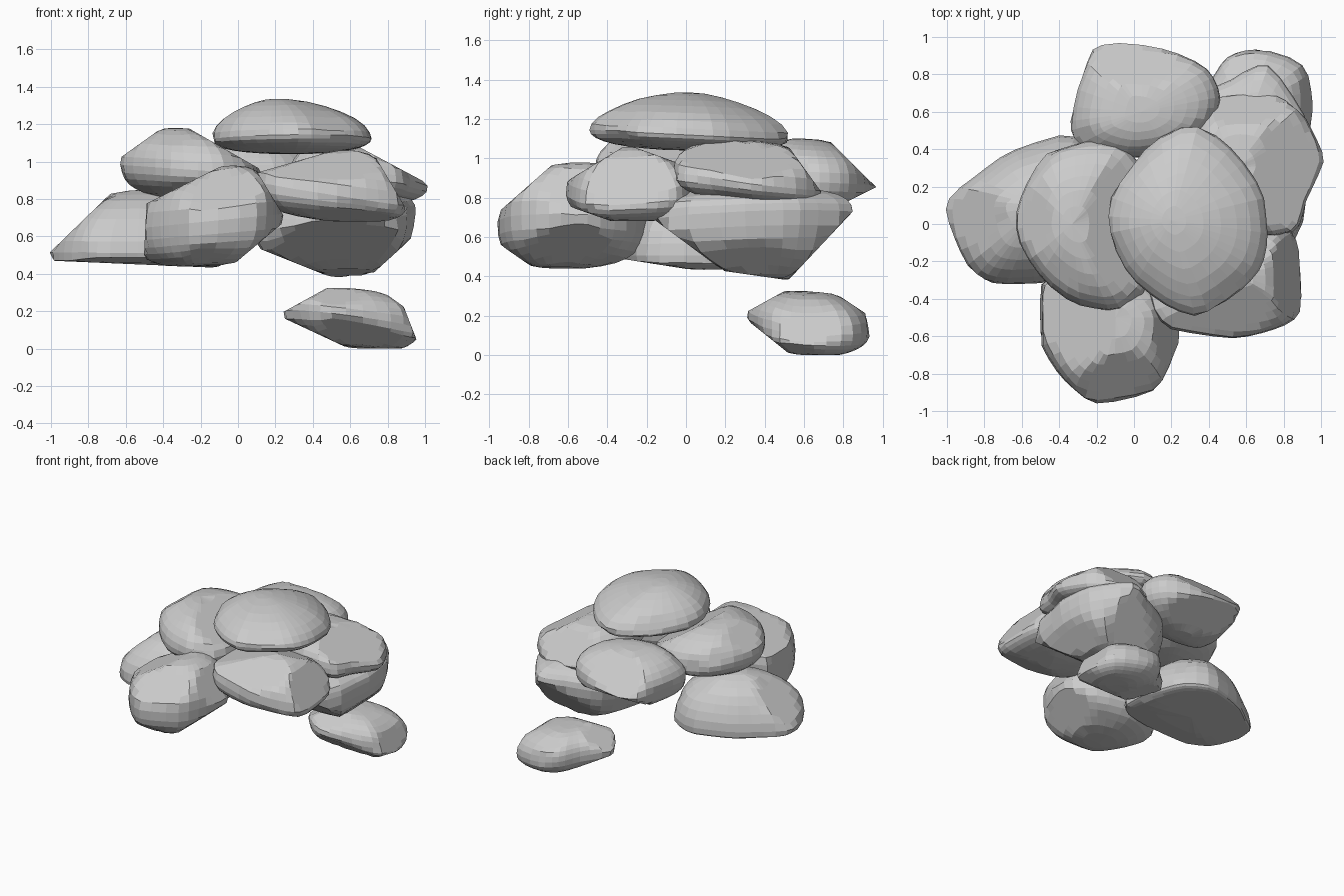
import bpy, bmesh, math, random
from mathutils import Vector, noise

if "Cube" in bpy.data.objects:
    bpy.data.objects.remove(bpy.data.objects["Cube"])

SEG, RINGS = 30, 16


def outline_at(pts, t):
    """Closed smooth curve through the plan outline, t in 0..1."""
    n = len(pts)
    i = int(t * n + 1e-6) % n
    f = max(t * n - int(t * n + 1e-6), 0)
    a, b, c, d = (Vector(pts[(i + k) % n]) for k in (-1, 0, 1, 2))
    blend = b + f * f * (3 - 2 * f) * (c - b)
    return blend + 0.4 * (f ** 3 - 2 * f * f + f) * (c - a) + 0.4 * (f ** 3 - f * f) * (d - b)


def rock(name, pts, rim, top, bottom, peak, foot, slope=(0, 0), e_top=1.0, e_bot=0.85, seed=1,
         front=(), side=()):
    """Boulder: plan outline at rim height, domed to its peak and foot, then chiselled.
    front / side: facet lines (u, z, u, z) seen along y / along x."""
    random.seed(seed)
    centre = sum((Vector(p) for p in pts), Vector((0, 0))) / len(pts)
    lean_up, lean_down = Vector(peak) - centre, Vector(foot) - centre
    bm = bmesh.new()
    rows = []
    for j in range(1, RINGS):
        phi = math.pi * (j / RINGS - 0.5)
        up = phi > 0
        e = e_top if up else e_bot
        c, s = math.cos(phi) ** e, abs(math.sin(phi)) ** e
        lean = (lean_up if up else lean_down) * (1 - c)
        row = []
        for i in range(SEG):
            off = (outline_at(pts, i / SEG) - centre) * c
            xy = centre + off + lean
            z = rim + (slope[0] * off.x + slope[1] * off.y) * (1 - 0.5 * s)
            z += ((top if up else bottom) - rim) * s
            row.append(bm.verts.new((xy.x, xy.y, z)))
        rows.append(row)
    low = bm.verts.new((*foot, bottom))
    high = bm.verts.new((*peak, top))
    for k in range(SEG):
        m = (k + 1) % SEG
        for r0, r1 in zip(rows, rows[1:]):
            bm.faces.new((r0[k], r0[m], r1[m], r1[k]))
        bm.faces.new((low, rows[0][m], rows[0][k]))
        bm.faces.new((high, rows[-1][k], rows[-1][m]))
    # gentle lumps
    mid = Vector((centre.x, centre.y, rim))
    for v in bm.verts:
        lump = noise.noise(v.co * 5 + Vector((seed * 7.3, 0, 0)))
        v.co = mid + (v.co - mid) * (1 + 0.03 * lump)
    # chiselled planes: random shallow ones, then the given facets
    planes = []
    for _ in range(10):
        n = Vector([random.uniform(-1, 1) for _ in range(3)]).normalized()
        planes.append((n, max((v.co - mid).dot(n) for v in bm.verts) * 0.96))
    for axis, lines in ((0, front), (1, side)):
        for u0, z0, u1, z1 in lines:
            n, p = Vector((0, 0, 0)), Vector((0, 0, z0))
            n[axis], n.z, p[axis] = z1 - z0, u0 - u1, u0
            n.normalize()
            if (p - mid).dot(n) < 0:
                n = -n
            planes.append((n, (p - mid).dot(n)))
    for n, h in planes:
        for v in bm.verts:
            v.co -= n * max((v.co - mid).dot(n) - h, 0)
    for v in bm.verts:
        v.co.z = min(max(v.co.z, bottom), top)
    bmesh.ops.recalc_face_normals(bm, faces=bm.faces)
    me = bpy.data.meshes.new(name)
    bm.to_mesh(me)
    bm.free()
    bpy.context.collection.objects.link(bpy.data.objects.new(name, me))


# top cap boulder
rock("top_rock", [(.72, -.05), (.68, .18), (.52, .41), (.3, .53), (.05, .4), (-.1, .18), (-.14, -.05),
                  (-.02, -.28), (.17, -.43), (.36, -.49), (.58, -.36), (.68, -.22)],
     1.12, 1.335, 1.04, (.2, .02), (.28, 0), (0, -.05), 1.15, 0.9, 1)
# upper left boulder
rock("upper_left_rock", [(.13, 0), (.09, .25), (-.05, .42), (-.25, .45), (-.46, .38), (-.6, .17), (-.63, -.05),
                         (-.5, -.28), (-.3, -.43), (-.1, -.46), (.06, -.35)],
     .955, 1.18, .8, (-.33, 0), (-.3, 0), (-.07, 0), 0.95, 0.85, 2,
     front=[(-.63, 1.02, -.42, 1.17), (-.25, 1.17, .1, .97), (-.63, .87, -.5, .82)])
# front lower boulder
rock("front_rock", [(.25, -.5), (.22, -.7), (.1, -.89), (-.2, -.96), (-.37, -.84), (-.49, -.65), (-.57, -.42),
                    (-.45, -.28), (-.2, -.2), (.1, -.3)],
     .68, .98, .44, (-.1, -.5), (-.22, -.65), (.1, 0), 0.85, 0.75, 3,
     front=[(-.5, .55, -.49, .76), (-.48, .78, -.12, .96), (.25, .68, 0, .47), (.1, .95, .25, .7)],
     side=[(-.95, .73, -.7, .95), (-.93, .55, -.8, .46)])
# low left flat-bottomed boulder
rock("low_left_rock", [(-.05, .1), (-.15, .36), (-.35, .47), (-.65, .39), (-.85, .25), (-1.01, .1), (-.95, -.1),
                       (-.84, -.28), (-.7, -.32), (-.3, -.29), (-.05, -.2)],
     .51, .85, .43, (-.5, .1), (-.5, .05), (-.01, 0), 1.05, 0.4, 4,
     front=[(-1, .52, -.68, .83), (-1, .47, -.3, .44)], side=[(-.27, .48, .05, .43)])
# front right boulder
rock("front_right_rock", [(.84, -.05), (.7, .02), (.3, 0), (.1, -.1), (.08, -.4), (.2, -.56), (.53, -.61),
                          (.75, -.56), (.89, -.47), (.89, -.2)],
     .83, 1.07, .68, (.55, -.27), (.52, -.3), (-.16, .04), 0.85, 0.8, 5,
     front=[(.88, .78, .72, 1.05), (.1, .94, .55, 1.07), (.08, .9, .23, .7)],
     side=[(-.58, .9, -.3, 1.07), (-.3, 1.07, -.05, .98), (-.58, .75, -.35, .67)])
# right boulder
rock("right_rock", [(1.01, .33), (.95, .5), (.83, .67), (.6, .71), (.4, .65), (.28, .4), (.3, .1), (.5, -.04),
                    (.85, -.05), (.92, .12)],
     .89, 1.095, .77, (.54, .3), (.6, .4), (-.06, -.13), 0.85, 0.75, 6,
     front=[(.7, 1.05, 1, .89)], side=[(.5, 1.09, .68, .84)])
# lower right boulder
rock("lower_right_rock", [(.95, .3), (.91, .58), (.72, .85), (.52, .77), (.28, .65), (.09, .4), (.1, .1),
                          (.3, -.13), (.6, -.18), (.86, -.1)],
     .69, .86, .38, (.52, .3), (.58, .44), (.1, .04), 0.85, 0.9, 7,
     front=[(.1, .54, .5, .38), (.94, .6, .72, .4)],
     side=[(-.15, .68, .2, .42), (.1, .44, .52, .38), (.52, .38, .83, .71)])
# back boulder
rock("back_rock", [(.46, .68), (.39, .83), (.15, .94), (-.17, .97), (-.28, .8), (-.34, .55), (-.3, .42),
                   (-.05, .35), (.2, .38), (.4, .5)],
     .88, 1.1, .69, (.04, .6), (.05, .55), (0, -.05), 0.9, 0.9, 8,
     side=[(.78, 1.04, .95, .87), (.94, .84, .78, .76)])
# separate small boulder at the bottom
rock("bottom_rock", [(.97, .65), (.9, .85), (.65, .94), (.5, .89), (.4, .76), (.24, .6), (.33, .42), (.5, .31),
                     (.75, .36), (.94, .47)],
     .155, .325, .0, (.57, .6), (.72, .66), (-.13, -.06), 0.88, 0.8, 9,
     front=[(.25, .16, .55, .02), (.25, .2, .45, .31), (.78, .3, .92, .2), (.88, .24, .95, .06)],
     side=[(.32, .17, .52, .01), (.31, .22, .5, .325), (.75, .32, .93, .2)])
